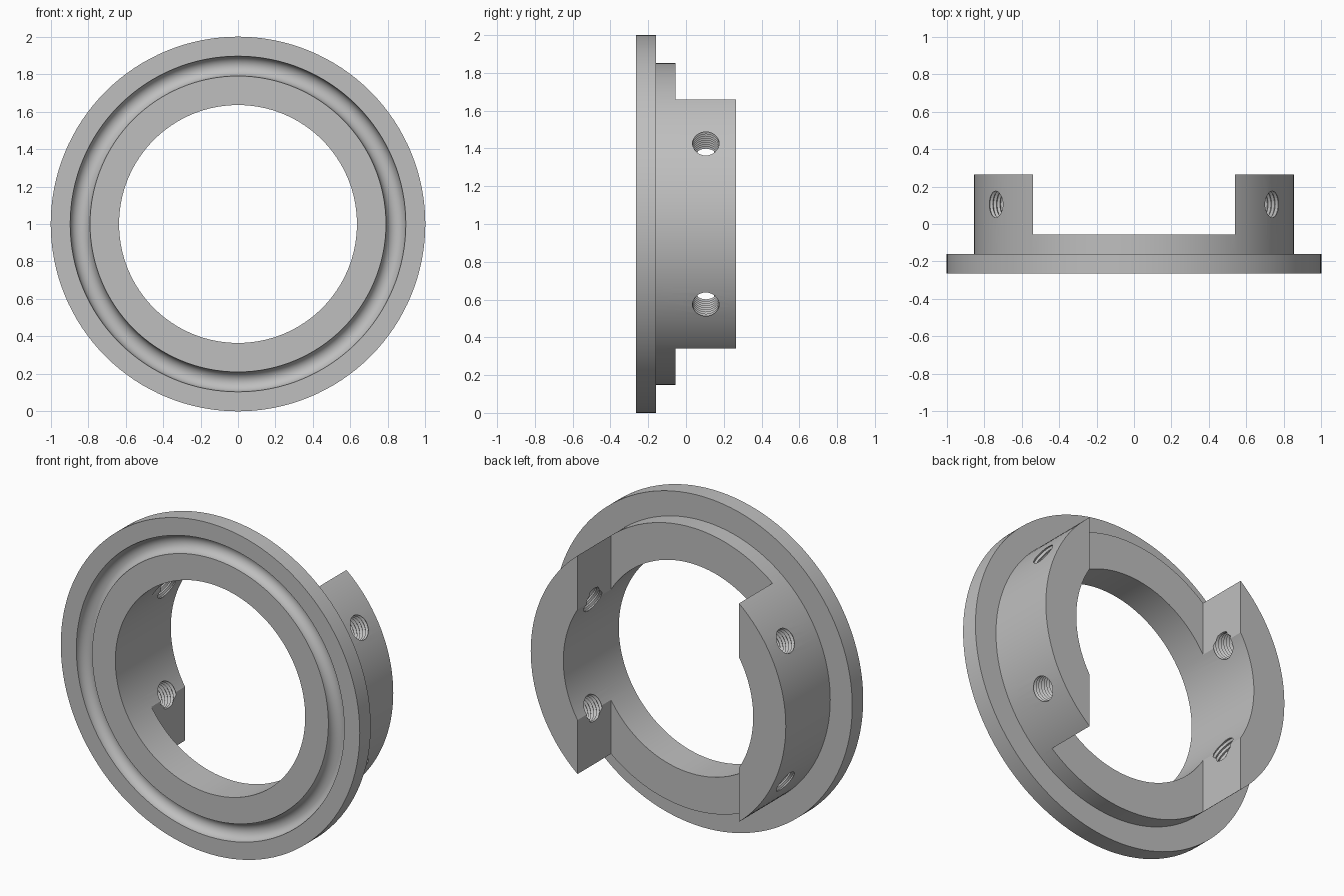
import bpy, bmesh
from math import pi, sin, cos, radians
from mathutils import Matrix, Vector

cube = bpy.data.objects.get("Cube")
if cube:
    bpy.data.objects.remove(cube, do_unlink=True)

GREY = (0.52, 0.52, 0.52, 1)
metal = bpy.data.materials.new("plain_grey")
metal.use_nodes = True
metal.diffuse_color = GREY
metal.node_tree.nodes["Principled BSDF"].inputs["Base Color"].default_value = GREY

CENTRE = Vector((0, 0, 1))
FRONT, STEP, SLOT, BACK = -0.265, -0.16, -0.055, 0.265
R_FLANGE, R_HUB, R_BORE = 1.0, 0.853, 0.635
LUG_X = 0.54


def new_object(name, bm):
    bmesh.ops.recalc_face_normals(bm, faces=bm.faces)
    mesh = bpy.data.meshes.new(name)
    bm.to_mesh(mesh)
    bm.free()
    mesh.materials.append(metal)
    obj = bpy.data.objects.new(name, mesh)
    bpy.context.collection.objects.link(obj)
    return obj


def lathe(name, profile, steps, closed):
    """Turn (radius, y) points about the y axis."""
    bm = bmesh.new()
    verts = [bm.verts.new((r, y, 0)) for r, y in profile]
    edges = [bm.edges.new(pair) for pair in zip(verts, verts[1:])]
    if closed:
        edges.append(bm.edges.new((verts[-1], verts[0])))
    bmesh.ops.spin(bm, geom=verts + edges, axis=(0, 1, 0), cent=(0, 0, 0),
                   angle=2 * pi, steps=steps, use_merge=True)
    bmesh.ops.remove_doubles(bm, verts=bm.verts, dist=1e-5)
    return new_object(name, bm)


def cut(target, cutter):
    cutter.hide_render = True
    mod = target.modifiers.new("cut", "BOOLEAN")
    mod.operation, mod.solver, mod.object = "DIFFERENCE", "EXACT", cutter
    bpy.context.view_layer.objects.active = target
    bpy.ops.object.modifier_apply(modifier=mod.name)
    bpy.data.objects.remove(cutter, do_unlink=True)


# Flanged ring with a half-round groove in its front face
GROOVE_R, GROOVE_W = 0.843, 0.053
groove = [(GROOVE_R - GROOVE_W * cos(pi * i / 16), FRONT + GROOVE_W * sin(pi * i / 16))
          for i in range(17)]
ring = lathe("flanged_ring", [(R_BORE, FRONT)] + groove + [
    (R_FLANGE, FRONT), (R_FLANGE, STEP), (R_HUB, STEP),
    (R_HUB, BACK), (R_BORE, BACK)], 128, True)
ring.location = CENTRE

# Wide slot that leaves the two side lugs standing
bm = bmesh.new()
bmesh.ops.create_cube(bm, size=1)
bmesh.ops.scale(bm, vec=(2 * LUG_X, 1, 3), verts=bm.verts)
slot = new_object("slot_cutter", bm)
slot.location = CENTRE + Vector((0, SLOT + 0.5, 0))
cut(ring, slot)

# Threaded radial holes, two through each lug
MINOR, MAJOR, PITCH, TURNS = 0.07, 0.081, 0.022, 20
START = 0.5
thread = [(0, START)]
for i in range(TURNS):
    thread += [(MINOR, START + i * PITCH), (MAJOR, START + (i + 0.5) * PITCH)]
thread += [(MINOR, START + TURNS * PITCH), (0, START + TURNS * PITCH)]
for angle in (30, 150, 210, 330):
    hole = lathe("hole_cutter", thread, 32, False)
    direction = Vector((cos(radians(angle)), 0, sin(radians(angle))))
    hole.rotation_euler = direction.to_track_quat("Y", "Z").to_euler()
    hole.location = CENTRE + Vector((0, 0.105, 0))
    bpy.context.view_layer.update()
    cut(ring, hole)

# Smooth turned surfaces, sharp machined edges
bpy.ops.object.select_all(action="DESELECT")
ring.select_set(True)
bpy.context.view_layer.objects.active = ring
bpy.ops.object.shade_smooth_by_angle(angle=radians(30))
